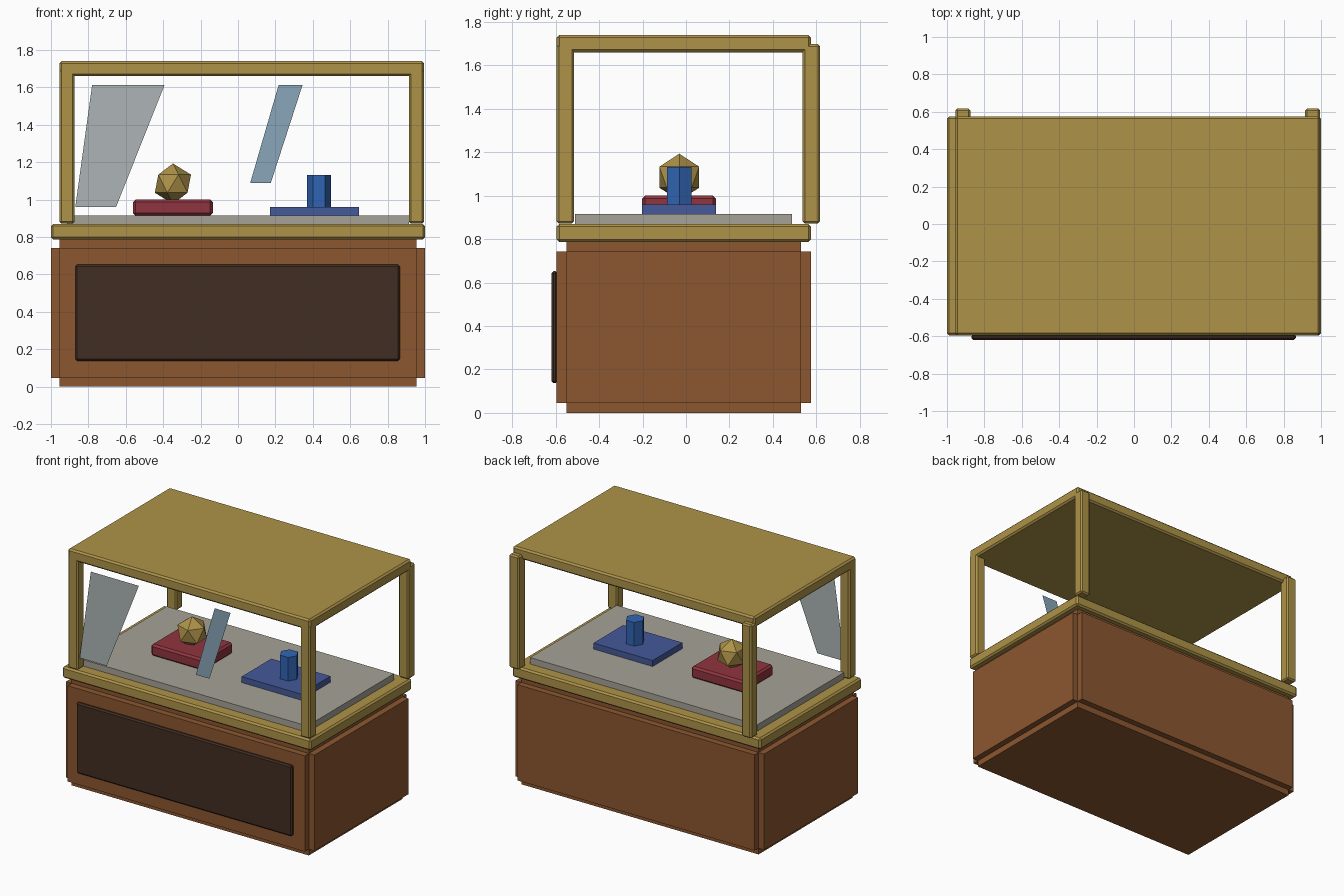
import bpy, bmesh
from math import cos, sin, pi
from mathutils import Matrix, Vector

if "Cube" in bpy.data.objects:
    bpy.data.objects.remove(bpy.data.objects["Cube"])


def material(name, rgb):
    m = bpy.data.materials.new(name)
    m.diffuse_color = (*rgb, 1)
    m.use_nodes = True
    m.node_tree.nodes["Principled BSDF"].inputs["Base Color"].default_value = m.diffuse_color
    return m


GOLD = material("brass", (0.42, 0.29, 0.065))
WOOD = material("wood", (0.26, 0.095, 0.03))
DARK = material("dark_wood", (0.055, 0.026, 0.016))
STONE = material("floor_grey", (0.38, 0.36, 0.31))
RED = material("red_cloth", (0.28, 0.035, 0.05))
NAVY = material("blue_cloth", (0.06, 0.10, 0.32))
BLUE = material("blue_gem", (0.03, 0.13, 0.45))
GLASS = material("glass_grey", (0.42, 0.46, 0.47))
GLASS_BLUE = material("glass_blue", (0.25, 0.38, 0.48))


def finish(bm, name, mat):
    bmesh.ops.recalc_face_normals(bm, faces=bm.faces[:])
    mesh = bpy.data.meshes.new(name)
    bm.to_mesh(mesh)
    bm.free()
    mesh.materials.append(mat)
    obj = bpy.data.objects.new(name, mesh)
    bpy.context.collection.objects.link(obj)
    return obj


def box(name, mat, x, y, z, bevel=0.0, segments=1, profile=0.5):
    """Box from (min, max) ranges, with optional bevelled edges."""
    lo, hi = Vector((x[0], y[0], z[0])), Vector((x[1], y[1], z[1]))
    bm = bmesh.new()
    bmesh.ops.create_cube(bm, size=1, matrix=Matrix.Translation((lo + hi) / 2)
                          @ Matrix.Diagonal((*(hi - lo), 1)))
    if bevel:
        bmesh.ops.bevel(bm, geom=bm.edges[:], offset=bevel, offset_type='OFFSET',
                        segments=segments, profile=profile, affect='EDGES')
    return finish(bm, name, mat)


def pane(name, mat, y, points):
    """Flat glint on the front glass, points given as (x, z)."""
    bm = bmesh.new()
    bm.faces.new([bm.verts.new((px, y, pz)) for px, pz in points])
    return finish(bm, name, mat)


# Cabinet with square notches along every edge, plus its front panel
box("cabinet", WOOD, (-1, 1), (-0.595, 0.575), (0, 0.787), 0.045, 2, 0.0)
box("front_panel", DARK, (-0.87, 0.865), (-0.62, -0.59), (0.137, 0.652), 0.01)

# Brass rim and display floor
box("rim", GOLD, (-1, 1), (-0.595, 0.575), (0.787, 0.87), 0.012)
box("display_floor", STONE, (-0.915, 0.915), (-0.51, 0.487), (0.86, 0.916))

# Corner posts and roof
for side, px in (("left", -0.955), ("right", 0.915)):
    for end, py in (("front", -0.595), ("back", 0.537)):
        box(f"{end}_{side}_post", GOLD, (px, px + 0.08), (py, py + 0.08), (0.872, 1.697), 0.01)
box("roof", GOLD, (-0.955, 0.995), (-0.595, 0.575), (1.66, 1.74), 0.012)

# Cushions
box("red_cushion", RED, (-0.562, -0.135), (-0.203, 0.138), (0.914, 1.0), 0.014)
box("blue_cushion", NAVY, (0.172, 0.648), (-0.203, 0.138), (0.914, 0.96))

# Faceted golden ball
bm = bmesh.new()
bmesh.ops.create_icosphere(bm, subdivisions=1, radius=0.108,
                           matrix=Matrix.Translation((-0.348, -0.031, 1.085)))
finish(bm, "golden_ball", GOLD)

# Six-sided blue gem
bm = bmesh.new()
base = bm.faces.new([bm.verts.new((0.432 + 0.064 * cos(i * pi / 3),
                                   -0.031 + 0.064 * sin(i * pi / 3), 0.95)) for i in range(6)])
top = bmesh.ops.extrude_face_region(bm, geom=[base], use_keep_orig=True)["geom"]
bmesh.ops.translate(bm, vec=(0, 0, 0.182), verts=[v for v in top if isinstance(v, bmesh.types.BMVert)])
finish(bm, "blue_gem", BLUE)

# Glass glints
pane("wide_glint", GLASS, -0.578, [(-0.87, 0.96), (-0.652, 0.96), (-0.393, 1.612), (-0.78, 1.612)])
pane("narrow_glint", GLASS_BLUE, -0.578, [(0.065, 1.088), (0.175, 1.088), (0.345, 1.612), (0.217, 1.612)])
